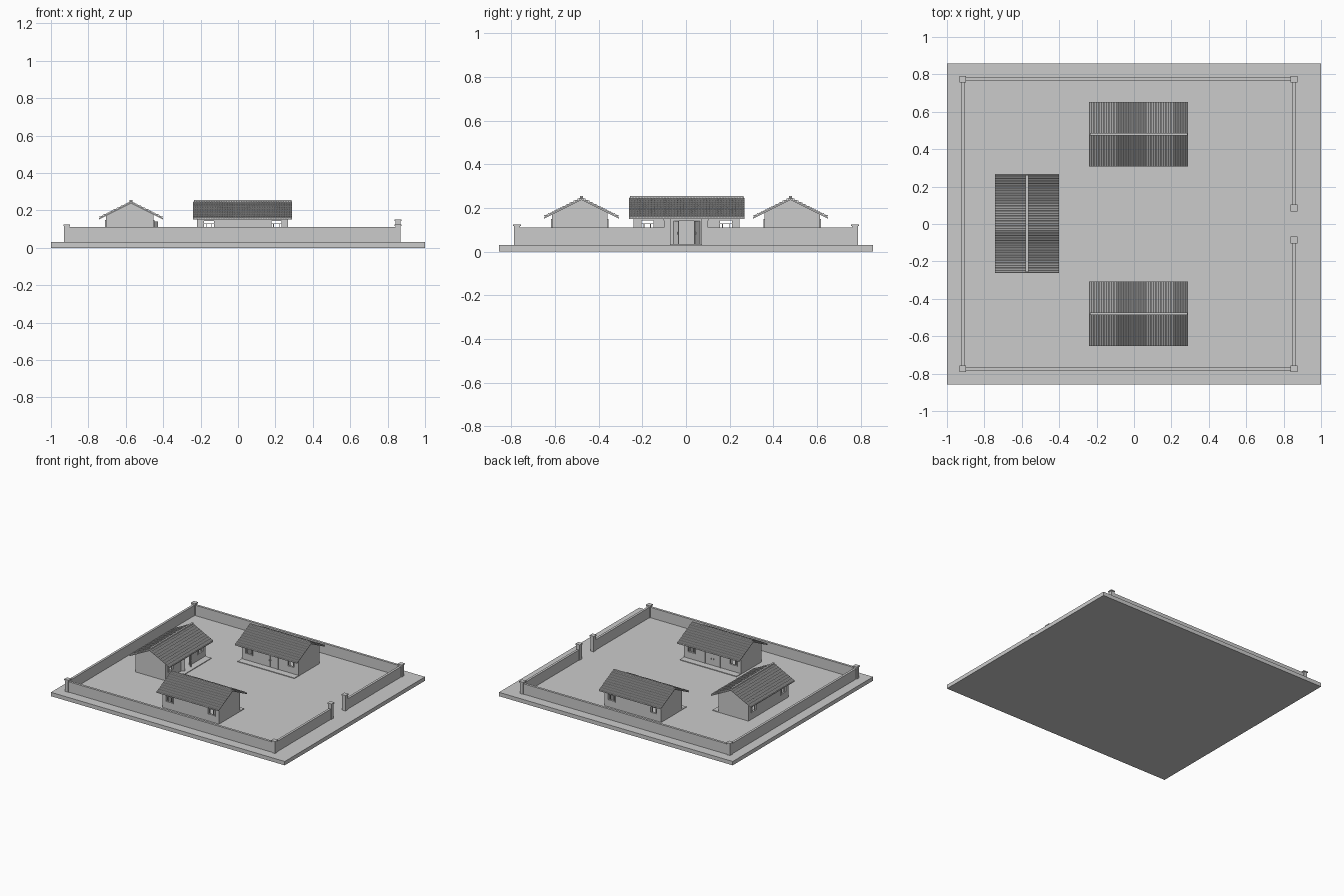
import bpy, bmesh
from math import radians, pi, cos, sin
from mathutils import Matrix, Vector

if "Cube" in bpy.data.objects:
    bpy.data.objects.remove(bpy.data.objects["Cube"])

G = 0.03  # ground level (top of base)


def add_box(bm, x0, x1, y0, y1, z0, z1, m=Matrix()):
    s = Matrix.Diagonal((x1 - x0, y1 - y0, z1 - z0, 1))
    c = Matrix.Translation(((x0 + x1) / 2, (y0 + y1) / 2, (z0 + z1) / 2))
    bmesh.ops.create_cube(bm, size=1, matrix=m @ c @ s)


def add_prism(bm, pts, x0, x1):
    """Extrude a (y, z) outline along x."""
    a = [bm.verts.new((x0, y, z)) for y, z in pts]
    b = [bm.verts.new((x1, y, z)) for y, z in pts]
    n = len(pts)
    faces = [bm.faces.new(a), bm.faces.new(b[::-1])]
    for i in range(n):
        faces.append(bm.faces.new((a[i], b[i], b[(i + 1) % n], a[(i + 1) % n])))
    bmesh.ops.recalc_face_normals(bm, faces=faces)


def finish(bm, name, m=Matrix()):
    me = bpy.data.meshes.new(name)
    bm.to_mesh(me)
    bm.free()
    ob = bpy.data.objects.new(name, me)
    bpy.context.collection.objects.link(ob)
    ob.matrix_world = m
    return ob


# ground slab
bm = bmesh.new()
add_box(bm, -1, 1, -0.857, 0.857, 0, G)
finish(bm, "ground_slab")

# perimeter wall with gate gap on the right side
XL, XR, YW, GATE, T = -0.915, 0.855, 0.774, 0.086, 0.009
bm = bmesh.new()
for s in (-1, 1):
    add_box(bm, XL, XR, s * YW - T, s * YW + T, G, 0.11)
    y0, y1 = sorted((s * GATE, s * YW))
    add_box(bm, XR - T, XR + T, y0, y1, G, 0.11)
add_box(bm, XL - T, XL + T, -YW, YW, G, 0.11)
finish(bm, "perimeter_wall")

# corner and gate pillars with caps
pillars = [(x, s * YW, 0.125) for x in (XL, XR) for s in (-1, 1)]
pillars += [(XR, s * GATE, 0.152) for s in (-1, 1)]
for x, y, top in pillars:
    bm = bmesh.new()
    for w, z0, z1 in ((0.014, G, top - 0.008), (0.018, top - 0.008, top)):
        add_box(bm, x - w, x + w, y - w, y + w, z0, z1)
    finish(bm, "pillar")

# house dimensions (local: length x, front -y)
L, F, B, TH = 0.243, -0.12, 0.135, 0.01
RL, RV, RIDGE, SLOPE = 0.265, 0.172, 0.245, 0.5
WZ0, WZ1, DZ = 0.085, 0.146, 0.145
WINDOWS = [(-0.18, 0.03), (0.18, 0.03)]
DOOR = (0, 0.065)


def under(y):
    """Height of the roof underside."""
    return RIDGE - 0.008 - SLOPE * abs(y)


def long_wall(bm, y0, y1, has_door):
    top = min(under(y0), under(y1))
    holes = [(c - w, c + w, WZ0, WZ1) for c, w in WINDOWS]
    if has_door:
        holes.append((DOOR[0] - DOOR[1], DOOR[0] + DOOR[1], G, DZ))
    x = -L
    for a, b, z0, z1 in sorted(holes):
        add_box(bm, x, a, y0, y1, G, top)
        add_box(bm, a, b, y0, y1, z1, top)
        if z0 > G:
            add_box(bm, a, b, y0, y1, G, z0)
        x = b
    add_box(bm, x, L, y0, y1, G, top)


def tile_slope(bm, side, cols=40, rows=9, h=0.003, step=0.004):
    """Corrugated, stepped tile sheet for one roof slope."""
    w = 2 * RL / cols
    prof = [(-RL + (c + f) * w, k * h) for c in range(cols)
            for f, k in ((0, 0), (0.25, 1), (0.75, 1))] + [(RL, 0)]
    lines = []
    for r in range(rows):
        lines += [(r / rows, 0.0), ((r + 1) / rows, step)]
    lines.append((1, 0.0))
    grid = []
    for t, lift in lines:
        v = t * RV
        grid.append([bm.verts.new((x, side * v, RIDGE - SLOPE * v + lift + dz))
                     for x, dz in prof])
    for p, q in zip(grid, grid[1:]):
        for i in range(len(prof) - 1):
            f = (p[i], p[i + 1], q[i + 1], q[i])
            bm.faces.new(f if side < 0 else f[::-1])
    bmesh.ops.recalc_face_normals(bm, faces=bm.faces[:])
    if sum(f.normal.z for f in bm.faces) < 0:
        bmesh.ops.reverse_faces(bm, faces=bm.faces[:])


def window(bm, c, w, y):
    f = 0.006
    y0, y1 = y - 0.008, y + 0.008
    for s in (-1, 1):
        add_box(bm, c + s * w - f / 2, c + s * w + f / 2, y0, y1, WZ0, WZ1)
        add_box(bm, c + s * 0.015 - .002, c + s * 0.015 + .002, y - .003, y + .003, WZ0, 0.128)
    for z in (WZ0, WZ1):
        add_box(bm, c - w - f / 2, c + w + f / 2, y0, y1, z - f / 2, z + f / 2)
    add_box(bm, c - w, c + w, y - .003, y + .003, 0.126, 0.130)


def house(name, x, y, rot, door_open):
    m = Matrix.Translation((x, y, 0)) @ Matrix.Rotation(radians(rot), 4, 'Z')
    # walls and gables
    bm = bmesh.new()
    long_wall(bm, F, F + TH, True)
    long_wall(bm, B - TH, B, False)
    outline = [(F, G), (B, G), (B, under(B)), (0, under(0)), (F, under(F))]
    add_prism(bm, outline, -L, -L + TH)
    add_prism(bm, outline, L - TH, L)
    finish(bm, name + "_walls", m)
    # front terrace and floor
    bm = bmesh.new()
    add_box(bm, -L, L, -RV, B, G - 0.002, G + 0.005)
    finish(bm, name + "_terrace", m)
    # roof deck
    bm = bmesh.new()
    e = RIDGE - SLOPE * RV
    add_prism(bm, [(-RV, e), (0, RIDGE), (RV, e), (RV, e - .008),
                   (0, RIDGE - .008), (-RV, e - .008)], -RL, RL)
    finish(bm, name + "_roof_deck", m)
    # roof tiles
    for side, tag in ((-1, "front"), (1, "back")):
        bm = bmesh.new()
        tile_slope(bm, side)
        finish(bm, f"{name}_{tag}_roof_tiles", m)
    # ridge cap
    bm = bmesh.new()
    add_box(bm, -RL + .005, RL - .005, -.007, .007, RIDGE - .005, 0.256)
    finish(bm, name + "_ridge_cap", m)
    # windows front and back
    bm = bmesh.new()
    for c, w in WINDOWS:
        window(bm, c, w, F + 0.003)
        window(bm, c, w, B - 0.003)
    finish(bm, name + "_windows", m)
    # door frame and leaves
    c, w = DOOR
    bm = bmesh.new()
    for s in (-1, 1):
        add_box(bm, c + s * w - .004, c + s * w + .004, F - .004, F + TH, G, DZ)
    add_box(bm, c - w - .004, c + w + .004, F - .004, F + TH, DZ - .004, DZ + .004)
    finish(bm, name + "_door_frame", m)
    bm = bmesh.new()
    for s in (-1, 1):
        hinge = Matrix.Translation((c + s * (w - .003), F + .003, 0)) \
            @ Matrix.Rotation(s * radians(door_open), 4, 'Z')
        a, b = sorted((0, -s * 0.061))
        if door_open:
            a, b = a * 0.6, b * 0.6
        add_box(bm, a, b, -.003, .003, G + .005, DZ - .004, hinge)
        k = -s * (0.032 if door_open else 0.052)
        add_box(bm, k - .002, k + .002, -.007, -.003, 0.08, 0.09, hinge)
    finish(bm, name + "_door_leaves", m)


house("north_house", 0.025, 0.479, 0, 0)
house("south_house", 0.025, -0.479, 180, 0)
house("west_house", -0.572, 0.003, 90, 45)
